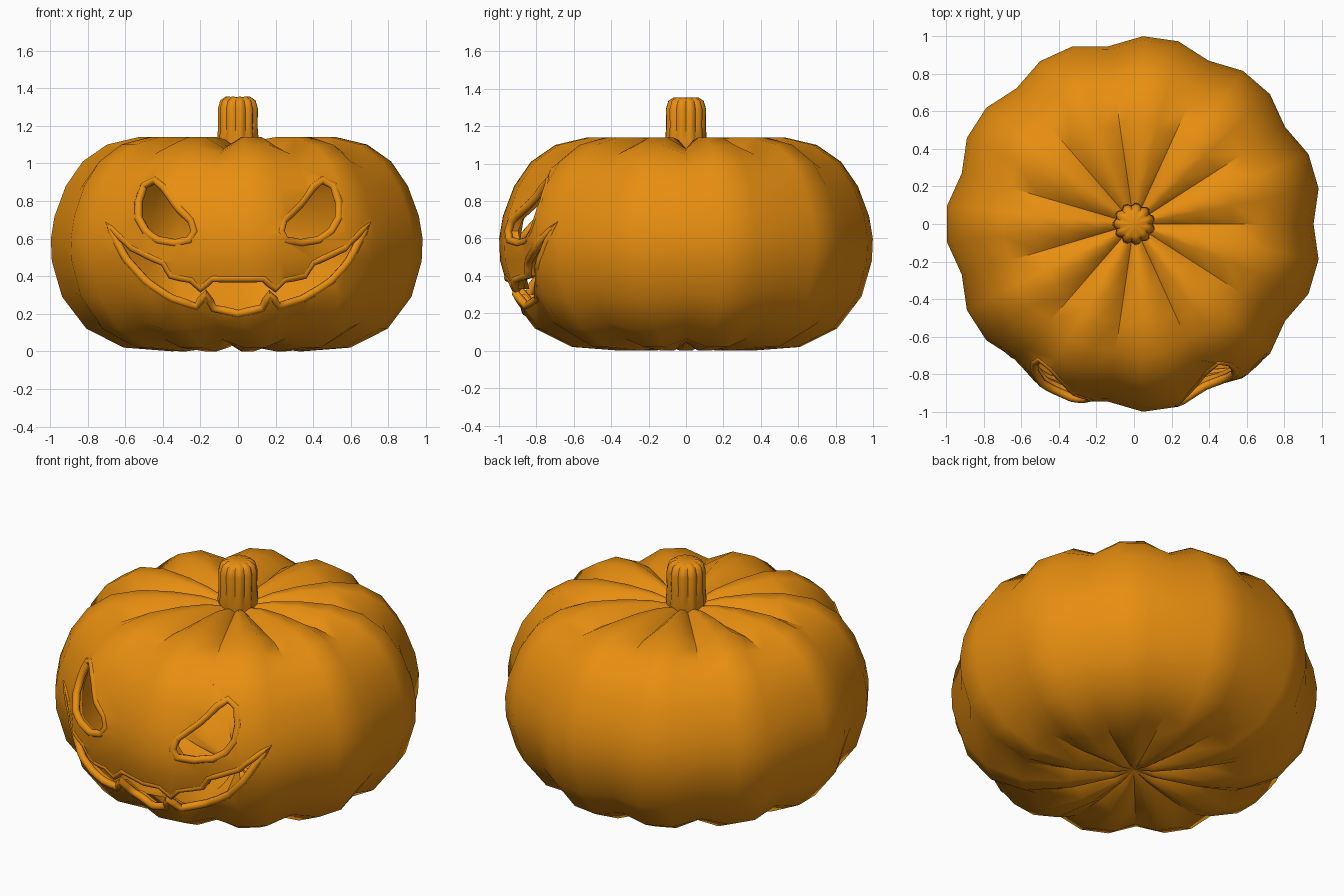
import bpy, bmesh, math
from mathutils import Vector
from mathutils.bvhtree import BVHTree

if "Cube" in bpy.data.objects:
    bpy.data.objects.remove(bpy.data.objects["Cube"])

RIBS = 11

orange = bpy.data.materials.new("pumpkin orange")
orange.use_nodes = True
orange.diffuse_color = (0.8, 0.27, 0.005, 1)
orange.node_tree.nodes["Principled BSDF"].inputs["Base Color"].default_value = orange.diffuse_color


def add_object(name, bm):
    bmesh.ops.recalc_face_normals(bm, faces=bm.faces)
    mesh = bpy.data.meshes.new(name)
    bm.to_mesh(mesh)
    bm.free()
    obj = bpy.data.objects.new(name, mesh)
    bpy.context.collection.objects.link(obj)
    mesh.materials.append(orange)
    return obj


def activate(obj):
    bpy.ops.object.select_all(action="DESELECT")
    obj.select_set(True)
    bpy.context.view_layer.objects.active = obj


def smooth(obj, degrees):
    activate(obj)
    bpy.ops.object.shade_smooth_by_angle(angle=math.radians(degrees))


def ribbed_lathe(name, profile, depths, per_rib):
    """Revolve (radius, z) points; each rib starts with a groove sunk along the normal."""
    bm = bmesh.new()
    count = RIBS * per_rib
    rings = []
    for i in range(1, len(profile) - 1):
        (r, z), before, after = profile[i], profile[i - 1], profile[i + 1]
        tangent = Vector((after[0] - before[0], after[1] - before[1])).normalized()
        ring = []
        for k in range(count):
            sink = depths[i] if k % per_rib == 0 else 0
            radius, height = r - tangent.y * sink, z + tangent.x * sink
            a = math.tau * k / count
            ring.append(bm.verts.new((radius * math.cos(a), radius * math.sin(a), height)))
        rings.append(ring)
    poles = [bm.verts.new((0, 0, profile[i][1])) for i in (0, -1)]
    for k in range(count):
        n = (k + 1) % count
        for low, high in zip(rings, rings[1:]):
            bm.faces.new((low[k], low[n], high[n], high[k]))
        bm.faces.new((poles[0], rings[0][n], rings[0][k]))
        bm.faces.new((poles[1], rings[-1][k], rings[-1][n]))
    return add_object(name, bm)


# Ribbed body
body_profile = [(0, 0.06), (0.12, 0.025), (0.35, 0), (0.61, 0.02), (0.81, 0.12),
                (0.94, 0.29), (0.995, 0.48), (1, 0.6), (0.98, 0.72), (0.92, 0.88),
                (0.83, 1.01), (0.7, 1.1), (0.53, 1.14), (0.35, 1.14), (0.2, 1.125),
                (0.1, 1.1), (0, 1.07)]
body_depths = [0, 0.02] + [0.045] * 8 + [0.05, 0.055, 0.06, 0.06, 0.045, 0.02, 0]
body = ribbed_lathe("pumpkin_body", body_profile, body_depths, 3)

# Outer skin kept for laying the carved rims on
bm = bmesh.new()
bm.from_mesh(body.data)
skin = BVHTree.FromBMesh(bm)
bm.free()

# Hollow inside
activate(body)
shell = body.modifiers.new("shell", "SOLIDIFY")
shell.thickness = 0.06
shell.offset = -1
bpy.ops.object.modifier_apply(modifier="shell")

# Carved outlines (x, z)
eye = [(0.23, 0.64), (0.25, 0.7), (0.34, 0.79), (0.4, 0.88), (0.45, 0.92), (0.51, 0.89),
       (0.54, 0.8), (0.54, 0.71), (0.5, 0.64), (0.43, 0.59), (0.34, 0.575), (0.26, 0.59)]
half_mouth = [(0, 0.385), (0.14, 0.385), (0.2, 0.33), (0.25, 0.38), (0.36, 0.4),
              (0.4, 0.47), (0.57, 0.55), (0.7, 0.68), (0.6, 0.48), (0.5, 0.37),
              (0.35, 0.27), (0.22, 0.23), (0.17, 0.3), (0.13, 0.22), (0, 0.19)]


def mirrored(points):
    return [(-x, z) for x, z in reversed(points)]


carvings = {"left_eye": eye, "right_eye": mirrored(eye),
            "mouth": half_mouth + mirrored(half_mouth)[1:-1]}


def carve(name, outline):
    bm = bmesh.new()
    face = bm.faces.new([bm.verts.new((x, -1.4, z)) for x, z in outline])
    moved = bmesh.ops.extrude_face_region(bm, geom=[face])["geom"]
    bmesh.ops.translate(bm, vec=(0, 0.95, 0),
                        verts=[v for v in moved if isinstance(v, bmesh.types.BMVert)])
    cutter = add_object(name + "_cutter", bm)
    cutter.hide_render = True
    activate(body)
    cut = body.modifiers.new("cut", "BOOLEAN")
    cut.operation = "DIFFERENCE"
    cut.solver = "EXACT"
    cut.object = cutter
    bpy.ops.object.modifier_apply(modifier="cut")
    bpy.data.objects.remove(cutter)


def add_rim(name, outline, radius):
    """Rounded lip following the outline over the skin."""
    path = []
    for (x1, z1), (x2, z2) in zip(outline, outline[1:] + outline[:1]):
        steps = max(1, round(math.hypot(x2 - x1, z2 - z1) / 0.05))
        for s in range(steps):
            t = s / steps
            start = Vector((x1 + (x2 - x1) * t, -2, z1 + (z2 - z1) * t))
            hit, normal = skin.ray_cast(start, Vector((0, 1, 0)))[:2]
            if hit:
                path.append(hit - normal * radius * 0.7)
    curve = bpy.data.curves.new(name, "CURVE")
    curve.dimensions = "3D"
    curve.bevel_depth = radius
    curve.bevel_resolution = 2
    line = curve.splines.new("POLY")
    line.points.add(len(path) - 1)
    for point, co in zip(line.points, path):
        point.co = (*co, 1)
    line.use_cyclic_u = True
    curve.materials.append(orange)
    rim = bpy.data.objects.new(name, curve)
    bpy.context.collection.objects.link(rim)
    activate(rim)
    bpy.ops.object.convert(target="MESH")
    smooth(rim, 60)


# Face
for name, outline in carvings.items():
    carve(name, outline)
    add_rim(name + "_rim", outline, 0.022)
smooth(body, 45)

# Stem
stem_profile = [(0, 1.05), (0.1, 1.05), (0.112, 1.12), (0.106, 1.2), (0.108, 1.29),
                (0.095, 1.335), (0.065, 1.355), (0, 1.352)]
stem = ribbed_lathe("stem", stem_profile, [0] + [0.013] * 5 + [0.005, 0], 3)
smooth(stem, 50)
